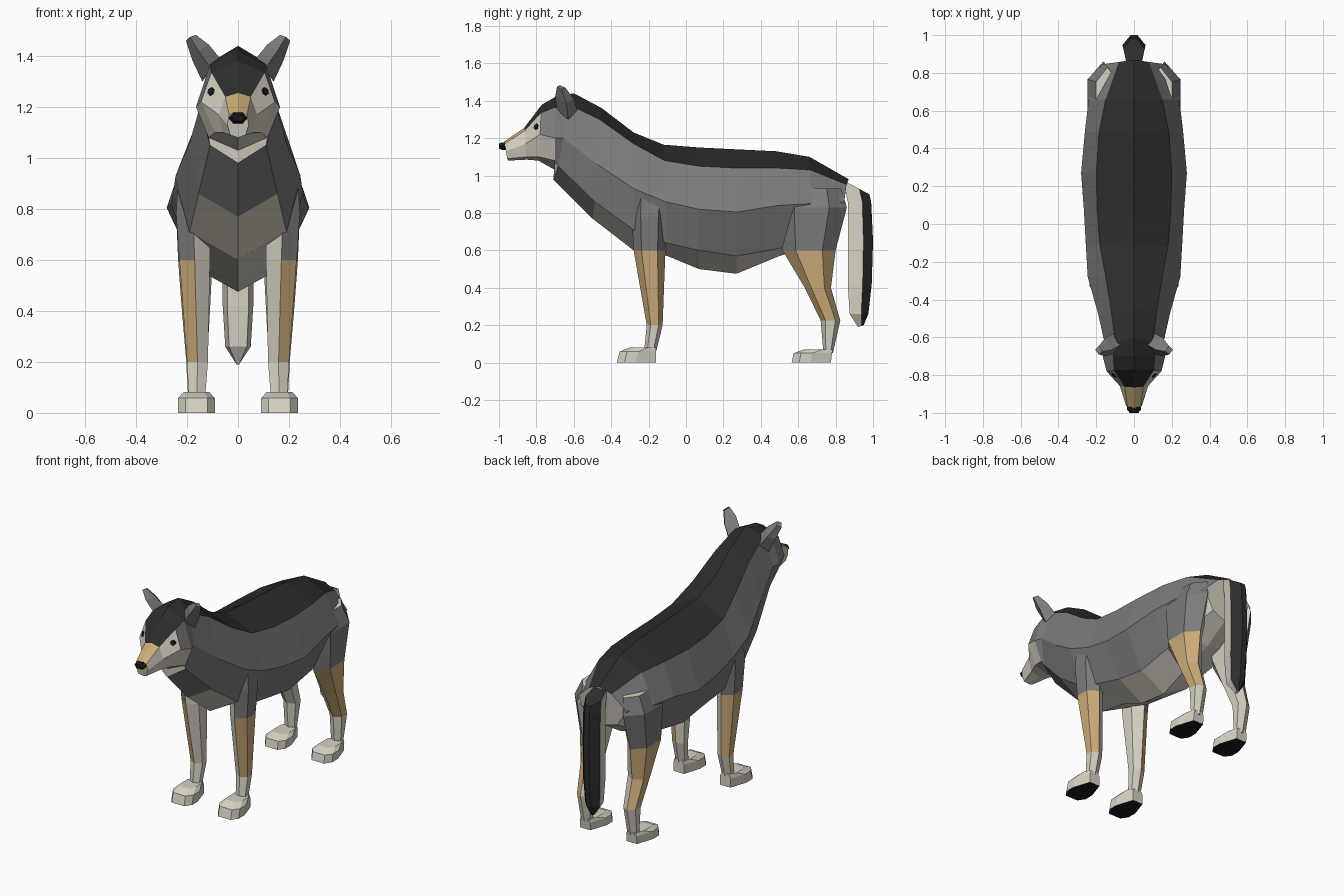
import bpy, bmesh, math
from mathutils import Vector, Matrix
from mathutils.bvhtree import BVHTree

if "Cube" in bpy.data.objects:
    bpy.data.objects.remove(bpy.data.objects["Cube"])

# Materials
MATS = []
for name, col in [("black fur", (0.025, 0.025, 0.025)), ("grey fur", (0.20, 0.20, 0.20)),
                  ("cream fur", (0.68, 0.64, 0.55)), ("tan fur", (0.60, 0.41, 0.19)),
                  ("black skin", (0.010, 0.010, 0.010))]:
    m = bpy.data.materials.new(name)
    m.diffuse_color = (*col, 1)
    m.use_nodes = True
    m.node_tree.nodes["Principled BSDF"].inputs["Base Color"].default_value = m.diffuse_color
    MATS.append(m)
BLACK, GREY, CREAM, TAN, SKIN = range(5)


def finish(name, bm):
    me = bpy.data.meshes.new(name)
    bm.to_mesh(me)
    bm.free()
    for m in MATS:
        me.materials.append(m)
    ob = bpy.data.objects.new(name, me)
    bpy.context.collection.objects.link(ob)
    return ob


def loft(name, rings, rule, side=1):
    """Skin closed rings and cap both ends. rule(ring, segment, face) gives the
    colour; the start cap has ring -1, the end cap ring -2."""
    bm = bmesh.new()
    vs = [[bm.verts.new((p[0] * side, p[1], p[2])) for p in r] for r in rings]
    n = len(rings[0])
    tags = {}
    for i in range(len(vs) - 1):
        for j in range(n):
            k = (j + 1) % n
            tags[bm.faces.new((vs[i][j], vs[i][k], vs[i + 1][k], vs[i + 1][j]))] = (i, j)
    tags[bm.faces.new(vs[0])] = (-1, 0)
    tags[bm.faces.new(vs[-1])] = (-2, 0)
    bmesh.ops.recalc_face_normals(bm, faces=bm.faces[:])
    for f, (i, j) in tags.items():
        f.material_index = rule(i, j, f)
    return finish(name, bm)


def section(yt, yb, zt, xb, zb, xs, zs, xl, zl, z0):
    """Eight-sided body section: spine, back edge, flank, lower flank, belly."""
    half = [(0, zt), (xb, zb), (xs, zs), (xl, zl), (0, z0)]
    pts = [(x, yt + (yb - yt) * k / 4, z) for k, (x, z) in enumerate(half)]
    return pts + [(-x, y, z) for x, y, z in pts[3:0:-1]]


# Body
neck = (-.60, -.71, 1.44, .10, 1.38, .15, 1.20, .11, 1.05, .98)
body = [neck,
        (-.45, -.50, 1.36, .12, 1.30, .19, 1.06, .155, .86, .77),
        (-.28, -.28, 1.23, .15, 1.17, .245, .93, .19, .71, .60),
        (-.12, -.10, 1.165, .18, 1.08, .255, .86, .19, .64, .57),
        (.07, .07, 1.15, .195, 1.05, .265, .82, .17, .60, .50),
        (.27, .27, 1.14, .20, 1.04, .28, .805, .17, .57, .475),
        (.48, .50, 1.13, .185, 1.04, .26, .84, .17, .61, .57),
        (.66, .66, 1.10, .15, 1.03, .24, .85, .16, .66, .62),
        (.87, .82, .98, .08, .95, .175, .86, .10, .75, .72)]


def body_rule(i, j, f):
    band = min(j, 7 - j)
    if i < 0:
        return CREAM
    if band == 0:
        return BLACK
    if band == 3 and i > 0 or band == 2 and i == 7:
        return CREAM
    return GREY


loft("body", [section(*s) for s in body], body_rule)

# Head
head = [(-.975, -.95, 1.18, .035, 1.17, .042, 1.13, .03, 1.09, 1.08),
        (-.865, -.85, 1.255, .05, 1.24, .075, 1.17, .06, 1.10, 1.085),
        (-.77, -.79, 1.38, .105, 1.335, .145, 1.22, .09, 1.10, 1.08),
        (-.70, -.70, 1.42, .11, 1.365, .165, 1.20, .115, 1.08, 1.03),
        neck]


def head_rule(i, j, f):
    band = min(j, 7 - j)
    if i < 0:
        return CREAM
    if band == 0:
        return TAN if i == 0 else BLACK
    if i < 2 or band == 3 or (i == 2 and band == 2):
        return CREAM
    return GREY


head_ob = loft("head", [section(*s) for s in head], head_rule)

# Nose
nose = [[(r * math.cos(a * math.pi / 3), y, 1.157 + .65 * r * math.sin(a * math.pi / 3))
         for a in range(6)] for y, r in ((-.955, .038), (-.985, .036), (-1.0, .022))]
loft("nose", nose, lambda i, j, f: SKIN)

# Eyes: thin plates laid on the cheeks
bm = bmesh.new()
bm.from_mesh(head_ob.data)
tree = BVHTree.FromBMesh(bm)
bm.free()
for s, side in ((1, "left"), (-1, "right")):
    loc, nor, _, _ = tree.find_nearest(Vector((.11 * s, -.805, 1.262)))
    if nor.x * s < 0:
        nor = -nor
    bm = bmesh.new()
    bmesh.ops.create_cone(bm, cap_ends=True, segments=6, radius1=.019, radius2=.016, depth=.009,
                          matrix=Matrix.Translation(loc) @ nor.to_track_quat('Z', 'Y').to_matrix().to_4x4())
    for f in bm.faces:
        f.material_index = SKIN
    finish(side + "_eye", bm)


# Legs, paws and ears
def leg_ring(z, y0, y1, x0, x1):
    d, xm = .25 * (y1 - y0), (x0 + x1) / 2
    return [(x0, y0 + d, z), (x0, y1 - d, z), (xm, y1, z),
            (x1, y1 - d, z), (x1, y0 + d, z), (xm, y0, z)]


def paw_ring(z, y0, y1, w, x=.163):
    right = [(w * .5, y1), (w, y0 + .10), (w, y0 + .04), (w * .6, y0)]
    return ([(x + a, y, z) for a, y in right] + [(x - a, y, z) for a, y in right[::-1]])


front_leg = [(.92, -.29, -.09, .12, .235), (.78, -.29, -.10, .11, .243), (.60, -.28, -.11, .11, .23),
             (.20, -.21, -.125, .118, .20), (.05, -.225, -.162, .13, .193)]
hind_leg = [(.93, .52, .83, .08, .20), (.83, .485, .86, .08, .245), (.60, .515, .80, .10, .235),
            (.40, .635, .775, .11, .22), (.225, .72, .825, .12, .205), (.05, .735, .785, .13, .195)]
front_paw = [(0, -.37, -.16, .072), (.058, -.355, -.16, .072), (.082, -.30, -.16, .05)]
hind_paw = [(0, .565, .775, .072), (.05, .575, .78, .072), (.07, .63, .785, .05)]
ear = [[(.07, -.64, 1.39), (.105, -.69, 1.35), (.14, -.63, 1.30), (.11, -.58, 1.35)],
       [(.115, -.665, 1.445), (.155, -.70, 1.42), (.18, -.64, 1.385), (.15, -.60, 1.41)],
       [(.165, -.675, 1.483), (.188, -.69, 1.475), (.205, -.665, 1.46), (.185, -.645, 1.47)]]

for s, side in ((1, "left"), (-1, "right")):
    def leg_rule(i, j, f, s=s):
        z = f.calc_center_median().z
        if f.normal.x * s < .1 or z < .21:
            return CREAM
        return GREY if z > .6 else TAN

    def paw_rule(i, j, f):
        return SKIN if i == -1 else CREAM

    loft(side + "_front_leg", [leg_ring(*r) for r in front_leg], leg_rule, s)
    loft(side + "_hind_leg", [leg_ring(*r) for r in hind_leg], leg_rule, s)
    loft(side + "_front_paw", [paw_ring(*r) for r in front_paw], paw_rule, s)
    loft(side + "_hind_paw", [paw_ring(*r) for r in hind_paw], paw_rule, s)
    loft(side + "_ear", ear, lambda i, j, f: GREY, s)


# Tail: cream in front, black behind
def tail_ring(zf, zb, yf, yb, w):
    ym, zm = yf + .62 * (yb - yf), zf + .62 * (zb - zf)
    return [(w * .7, yf, zf), (w, ym, zm), (w * .3, yb, zb),
            (-w * .3, yb, zb), (-w, ym, zm), (-w * .7, yf, zf)]


tail = [(.975, .90, .84, .98, .055), (.86, .86, .865, .99, .06), (.65, .65, .865, 1.0, .06),
        (.42, .42, .865, .993, .06), (.26, .26, .875, .975, .05), (.19, .20, .92, .95, .008)]
loft("tail", [tail_ring(*r) for r in tail],
     lambda i, j, f: BLACK if i == -1 or (i >= 0 and j in (1, 2, 3)) else CREAM)
